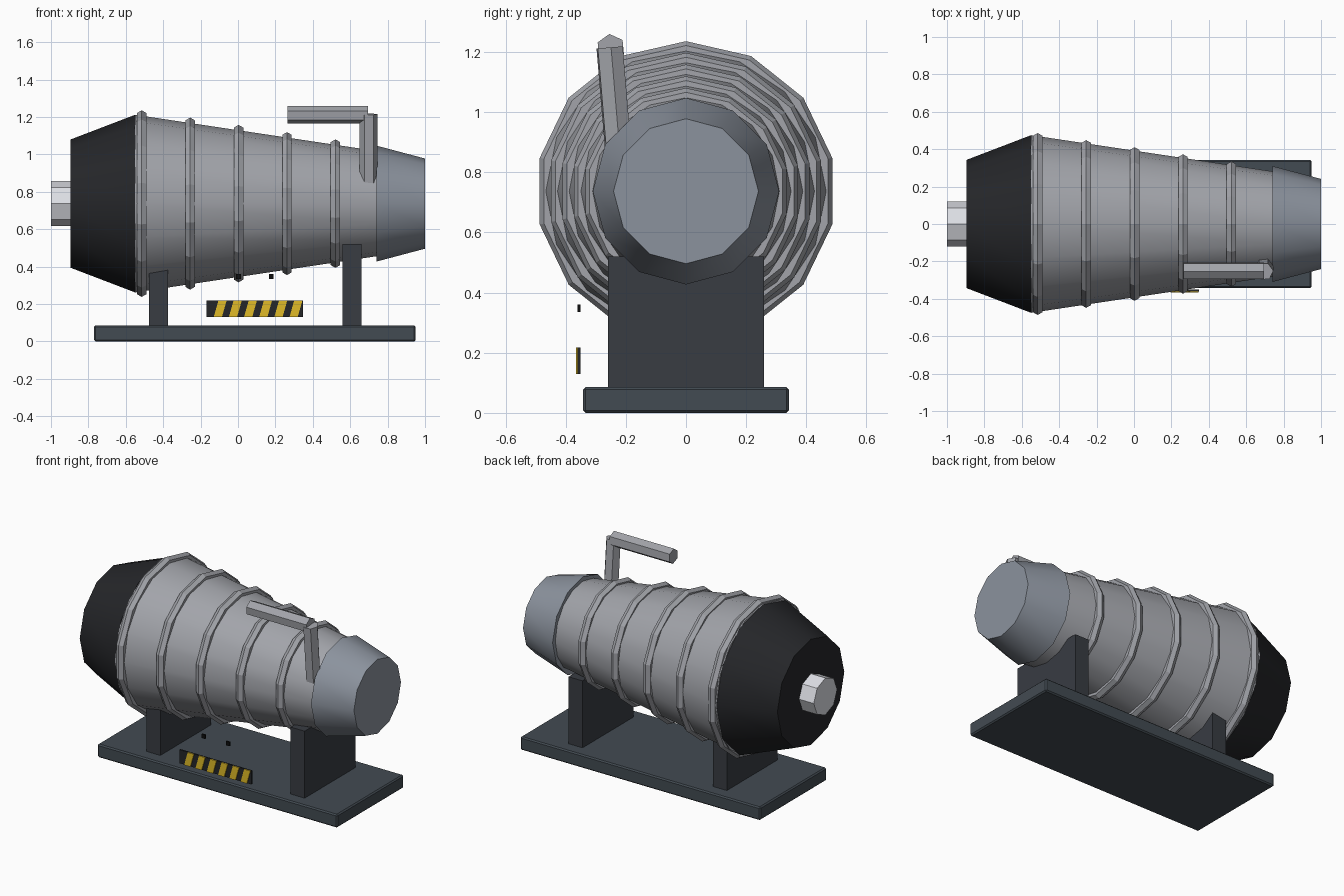
import bpy, bmesh, math
from mathutils import Vector

if "Cube" in bpy.data.objects:
    bpy.data.objects.remove(bpy.data.objects["Cube"])

AXIS_Z = 0.737


def mat(name, c):
    m = bpy.data.materials.new(name)
    m.diffuse_color = (*c, 1)
    m.use_nodes = True
    m.node_tree.nodes["Principled BSDF"].inputs["Base Color"].default_value = m.diffuse_color
    return m


STEEL = mat("steel", (0.36, 0.37, 0.40))
BLUE = mat("blue_steel", (0.26, 0.29, 0.34))
DARK = mat("dark_steel", (0.04, 0.045, 0.055))
SLATE = mat("slate", (0.055, 0.07, 0.085))
RUBBER = mat("black_rubber", (0.018, 0.019, 0.022))
LIGHT = mat("light_steel", (0.72, 0.73, 0.78))
YELLOW = mat("yellow", (0.75, 0.5, 0.02))
BLACK = mat("black", (0.004, 0.004, 0.004))


def make(name, bm, material, smooth=False):
    bmesh.ops.recalc_face_normals(bm, faces=bm.faces)
    me = bpy.data.meshes.new(name)
    bm.to_mesh(me)
    bm.free()
    ob = bpy.data.objects.new(name, me)
    bpy.context.collection.objects.link(ob)
    me.materials.append(material)
    if smooth:
        bpy.ops.object.select_all(action='DESELECT')
        ob.select_set(True)
        bpy.context.view_layer.objects.active = ob
        bpy.ops.object.shade_smooth_by_angle(angle=math.radians(35))
    return ob


def rod(name, p0, p1, r0, r1, n, material, smooth=False, turn=0):
    """Capped n-sided frustum between two points."""
    p0, p1 = Vector(p0), Vector(p1)
    d = (p1 - p0).normalized()
    side = d.cross(Vector((0, 1, 0))).normalized()
    up = d.cross(side)
    bm = bmesh.new()
    loops = []
    for p, r in ((p0, r0), (p1, r1)):
        loops.append([bm.verts.new(p + r * (math.cos(a) * side + math.sin(a) * up))
                      for a in (turn + 2 * math.pi * i / n for i in range(n))])
    for i in range(n):
        j = (i + 1) % n
        bm.faces.new((loops[0][i], loops[0][j], loops[1][j], loops[1][i]))
    for l in loops:
        bm.faces.new(l)
    return make(name, bm, material, smooth)


def axial(name, x0, x1, r0, r1, n, material, smooth=True):
    return rod(name, (x0, 0, AXIS_Z), (x1, 0, AXIS_Z), r0, r1, n, material, smooth)


def prism(name, outline, y0, y1, material):
    """Extrude an x-z outline from y0 to y1."""
    bm = bmesh.new()
    f = bm.faces.new([bm.verts.new((x, y0, z)) for x, z in outline])
    new = bmesh.ops.extrude_face_region(bm, geom=[f])["geom"]
    bmesh.ops.translate(bm, vec=(0, y1 - y0, 0),
                        verts=[v for v in new if isinstance(v, bmesh.types.BMVert)])
    return make(name, bm, material)


def box(name, x0, x1, y0, y1, z0, z1, material):
    return prism(name, [(x0, z0), (x1, z0), (x1, z1), (x0, z1)], y0, y1, material)


def body_radius(x):
    return 0.475 - 0.15 * (x + 0.55)


def rib(name, x, R, r, n=14, m=6):
    bm = bmesh.new()
    g = [[bm.verts.new((x + r * math.sin(b),
                        (R + r * math.cos(b)) * math.sin(a),
                        AXIS_Z + (R + r * math.cos(b)) * math.cos(a)))
          for b in (2 * math.pi * k / m for k in range(m))]
         for a in (2 * math.pi * i / n for i in range(n))]
    for i in range(n):
        for k in range(m):
            i2, k2 = (i + 1) % n, (k + 1) % m
            bm.faces.new((g[i][k], g[i2][k], g[i2][k2], g[i][k2]))
    return make(name, bm, STEEL)


# Base plate and cradle supports
base = box("base_plate", -0.77, 0.95, -0.342, 0.342, 0, 0.086, SLATE)
bev = base.modifiers.new("bevel", 'BEVEL')
bev.width = 0.008
bev.segments = 1
box("rear_support", -0.475, -0.375, -0.26, 0.26, 0.08, 0.52, DARK)
box("front_support", 0.56, 0.66, -0.26, 0.26, 0.08, 0.52, DARK)

# Tapered barrel, end caps and shaft
axial("barrel", -0.55, 0.75, body_radius(-0.55), body_radius(0.75), 16, STEEL)
axial("rear_cap", -0.895, -0.55, 0.343, 0.475, 12, RUBBER)
axial("nose_cap", 0.74, 1.0, 0.31, 0.241, 12, BLUE)
axial("rear_shaft", -1.0, -0.88, 0.12, 0.12, 8, LIGHT, False)

# Raised ribs
for i in range(5):
    x = -0.515 + 0.259 * i
    rib(f"rib_{i + 1}", x, body_radius(x), 0.029)

# Crank handle
rod("handle_arm", (0.697, -0.215, 0.75), (0.697, -0.254, 1.215), 0.048, 0.048, 6, STEEL, turn=0.1)
rod("handle_grip", (0.265, -0.25, 1.212), (0.695, -0.25, 1.212), 0.048, 0.048, 6, STEEL, turn=0.1)

# Hazard panel with slanted stripes
box("hazard_panel", -0.168, 0.348, -0.361, -0.351, 0.13, 0.218, RUBBER)
for i in range(6):
    x = -0.13 + 0.081 * i
    prism(f"hazard_stripe_{i + 1}",
          [(x, 0.13), (x + 0.044, 0.13), (x + 0.069, 0.218), (x + 0.025, 0.218)],
          -0.366, -0.36, YELLOW)

# Small studs above the panel
for i, x in enumerate((0.003, 0.178)):
    box(f"stud_{i + 1}", x - 0.013, x + 0.013, -0.36, -0.35, 0.335, 0.361, BLACK)
